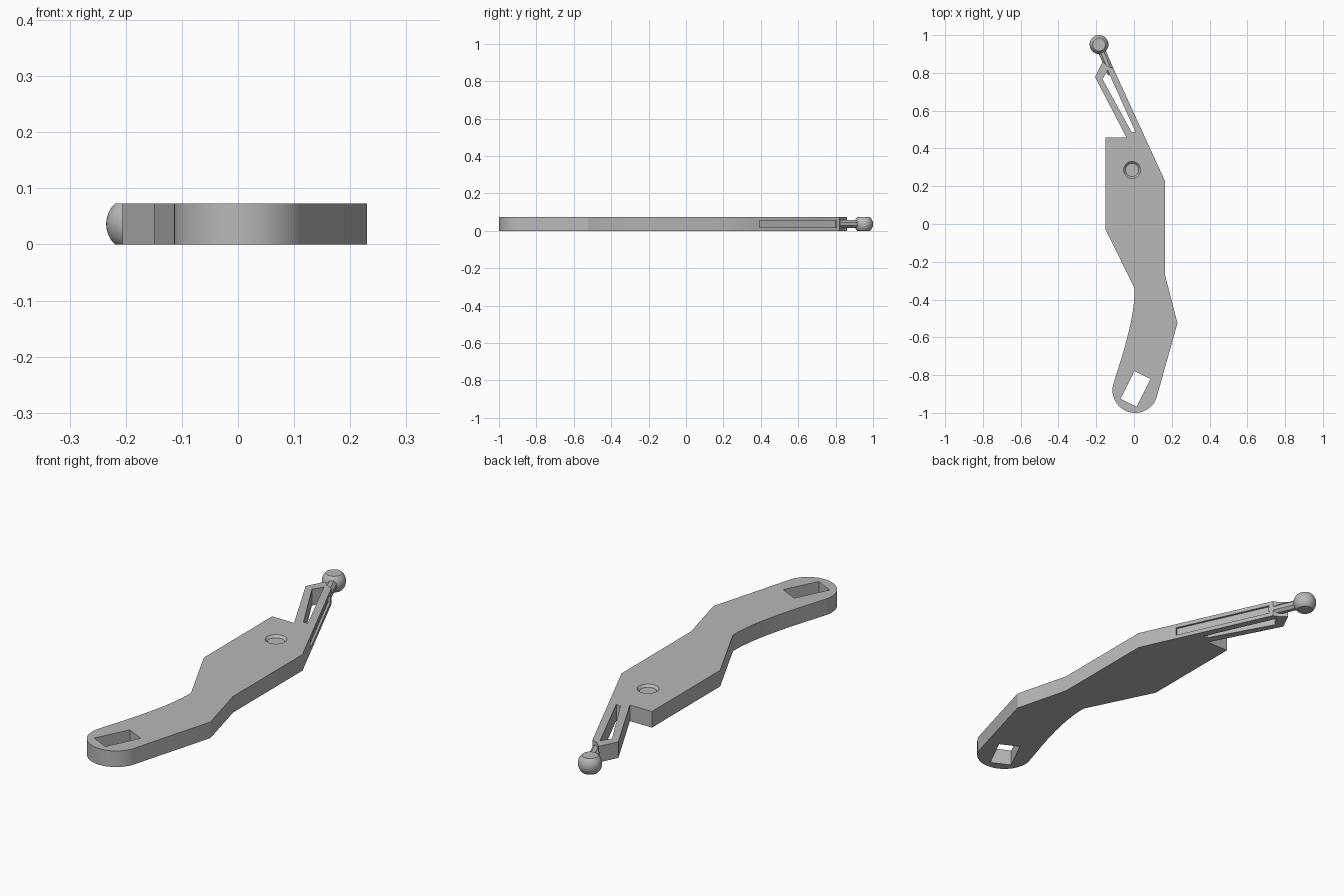
import bpy, bmesh
from math import sin, cos, pi, radians
from mathutils import Vector

cube = bpy.data.objects.get("Cube")
if cube:
    bpy.data.objects.remove(cube)

H = 0.073
MID = H / 2

grey = bpy.data.materials.new("plain_grey")
grey.use_nodes = True
grey.diffuse_color = (0.48, 0.48, 0.48, 1)
grey.node_tree.nodes["Principled BSDF"].inputs["Base Color"].default_value = (0.48, 0.48, 0.48, 1)


def make(name, bm):
    bmesh.ops.recalc_face_normals(bm, faces=bm.faces)
    mesh = bpy.data.meshes.new(name)
    bm.to_mesh(mesh)
    bm.free()
    mesh.materials.append(grey)
    ob = bpy.data.objects.new(name, mesh)
    bpy.context.collection.objects.link(ob)
    return ob


def prism(name, points, z0, z1):
    bm = bmesh.new()
    face = bm.faces.new([bm.verts.new((x, y, z0)) for x, y in points])
    top = bmesh.ops.extrude_face_region(bm, geom=[face])["geom"]
    verts = [g for g in top if isinstance(g, bmesh.types.BMVert)]
    bmesh.ops.translate(bm, verts=verts, vec=(0, 0, z1 - z0))
    return make(name, bm)


def rod(name, a, b, r0, r1, sides):
    a, b = Vector(a), Vector(b)
    axis = b - a
    bm = bmesh.new()
    bmesh.ops.create_cone(bm, cap_ends=True, segments=sides, radius1=r0, radius2=r1, depth=axis.length)
    turn = axis.to_track_quat('Z', 'Y').to_matrix()
    for v in bm.verts:
        spin = pi / sides
        x, y, z = v.co
        v.co = turn @ Vector((x * cos(spin) - y * sin(spin), x * sin(spin) + y * cos(spin), z)) + (a + b) / 2
    return make(name, bm)


def activate(ob):
    bpy.ops.object.select_all(action='DESELECT')
    ob.select_set(True)
    bpy.context.view_layer.objects.active = ob


def cut(target, cutter):
    cutter.hide_render = True
    activate(target)
    mod = target.modifiers.new("cut", 'BOOLEAN')
    mod.operation = 'DIFFERENCE'
    mod.solver = 'EXACT'
    mod.object = cutter
    bpy.ops.object.modifier_apply(modifier=mod.name)
    bpy.data.objects.remove(cutter)


def smooth(ob):
    activate(ob)
    bpy.ops.object.shade_smooth_by_angle(angle=radians(30))


# Lever plate outline: straight edges, hollow waist curve, rounded foot
corners = [(0.23, -0.525), (0.164, -0.27), (0.164, 0.227), (-0.108, 0.822), (-0.138, 0.835),
           (-0.165, 0.86), (-0.206, 0.778), (-0.04, 0.458), (-0.15, 0.458), (-0.15, -0.03)]
p0, p1, p2 = Vector((0.003, -0.34)), Vector((0.008, -0.5)), Vector((-0.107, -0.835))
waist = []
for i in range(16):
    t = i / 16
    waist.append(tuple(p0 * (1 - t) ** 2 + p1 * 2 * t * (1 - t) + p2 * t * t))
foot = [(0.006 + 0.12 * cos(radians(a)), -0.88 + 0.12 * sin(radians(a))) for a in range(158, 346, 7)]
plate = prism("lever_plate", corners + waist + foot, 0, H)

# Slanted square hole in the foot and long window in the arm
cut(plate, prism("square_cutter", [(0.003, -0.778), (0.087, -0.82), (0.013, -0.968), (-0.071, -0.926)], -0.1, 0.2))
cut(plate, prism("window_cutter", [(-0.139, 0.813), (-0.167, 0.767), (-0.013, 0.487), (0.008, 0.487)], -0.1, 0.2))

# Round holes, the upper one chamfered on both faces
for x, y in [(-0.01, 0.286), (0.117, -0.565)]:
    cut(plate, rod("hole_cutter", (x, y, -0.1), (x, y, 0.2), 0.038, 0.038, 40))
for z, s in [(0, 1), (H, -1)]:
    cut(plate, rod("chamfer_cutter", (-0.01, 0.286, z - s * 0.01), (-0.01, 0.286, z + s * 0.01), 0.055, 0.035, 40))

# Shallow groove along the outer side of the arm
start, edge = Vector((0.164, 0.227)), Vector((-0.272, 0.595))
inward = Vector((-edge.y, edge.x)).normalized()
a, b = start + edge * 0.28, start + edge * 0.97
cut(plate, prism("groove_cutter", [a - inward * 0.02, b - inward * 0.02, b + inward * 0.01, a + inward * 0.01],
                 0.018, 0.055))
smooth(plate)

# Faceted neck between the arm and the ball
rod("ball_neck", (-0.119, 0.795, MID), (-0.185, 0.95, MID), 0.022, 0.022, 8)

# Ball end, cut flat level with the plate faces
bm = bmesh.new()
bmesh.ops.create_uvsphere(bm, u_segments=40, v_segments=24, radius=0.05)
bmesh.ops.translate(bm, verts=bm.verts, vec=(-0.185, 0.95, MID))
for z, s in [(0, -1), (H, 1)]:
    res = bmesh.ops.bisect_plane(bm, geom=bm.verts[:] + bm.edges[:] + bm.faces[:],
                                 plane_co=(0, 0, z), plane_no=(0, 0, s), clear_outer=True)
    rim = [g for g in res["geom_cut"] if isinstance(g, bmesh.types.BMEdge)]
    bmesh.ops.contextual_create(bm, geom=rim)
smooth(make("ball_end", bm))
